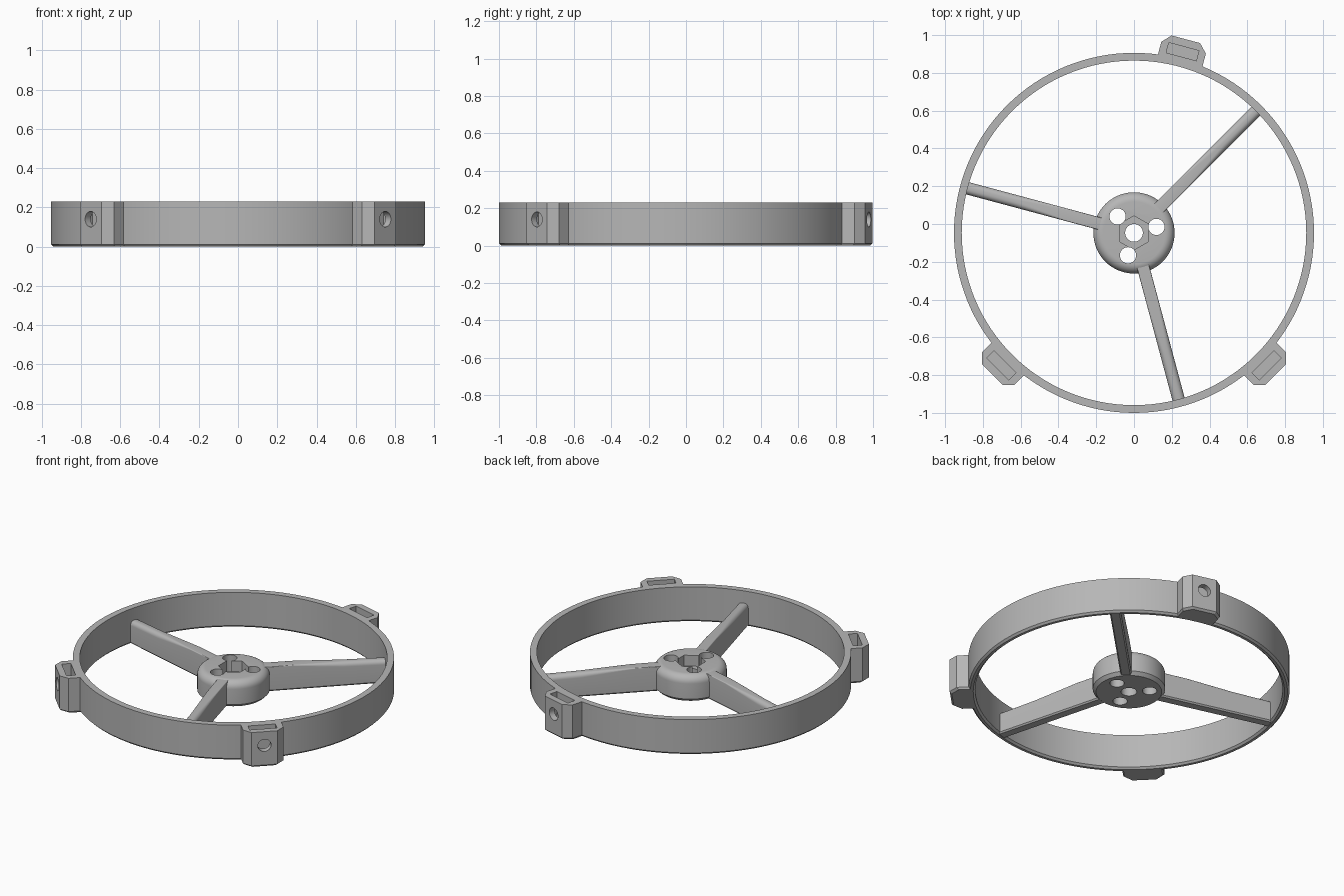
import bpy, bmesh, math
from mathutils import Matrix, Vector

if "Cube" in bpy.data.objects:
    bpy.data.objects.remove(bpy.data.objects["Cube"], do_unlink=True)

CENTRE = Matrix.Translation((0, -0.047, 0))
HEIGHT = 0.23
EDGE = 0.012

grey = bpy.data.materials.new("plain_grey")
grey.use_nodes = True
grey.diffuse_color = (0.47, 0.47, 0.47, 1)
grey.node_tree.nodes["Principled BSDF"].inputs["Base Color"].default_value = grey.diffuse_color


def finish(name, bm, turn=0):
    """Turn a bmesh into an object placed around the wheel axis."""
    bmesh.ops.recalc_face_normals(bm, faces=bm.faces)
    mesh = bpy.data.meshes.new(name)
    bm.to_mesh(mesh)
    bm.free()
    mesh.materials.append(grey)
    obj = bpy.data.objects.new(name, mesh)
    obj.matrix_world = CENTRE @ Matrix.Rotation(math.radians(turn), 4, "Z")
    bpy.context.collection.objects.link(obj)
    return obj


def loft(bm, rings, cyclic=False):
    """Skin a list of equal closed point loops."""
    loops = [[bm.verts.new(p) for p in ring] for ring in rings]
    n = len(loops[0])
    pairs = list(zip(loops, loops[1:])) + ([(loops[-1], loops[0])] if cyclic else [])
    for a, b in pairs:
        for i in range(n):
            j = (i + 1) % n
            bm.faces.new((a[i], a[j], b[j], b[i]))
    if not cyclic:
        bm.faces.new(loops[0])
        bm.faces.new(loops[-1])


def circle(radius, z, sides, start=0):
    return [(radius * math.cos(start + math.tau * i / sides),
             radius * math.sin(start + math.tau * i / sides), z) for i in range(sides)]


def prism(name, radius, z0, z1, sides, start=0, matrix=Matrix(), turn=0):
    bm = bmesh.new()
    loft(bm, [circle(radius, z, sides, start) for z in (z0, z1)])
    bm.transform(matrix)
    return finish(name, bm, turn)


def cut(obj, cutters):
    """Subtract the cutters from the object, then discard them."""
    bpy.context.view_layer.objects.active = obj
    for cutter in cutters:
        cutter.hide_render = True
        mod = obj.modifiers.new("cut", "BOOLEAN")
        mod.operation, mod.solver, mod.object = "DIFFERENCE", "EXACT", cutter
        bpy.ops.object.modifier_apply(modifier=mod.name)
        bpy.data.objects.remove(cutter, do_unlink=True)


def smooth(obj):
    bpy.ops.object.select_all(action="DESELECT")
    obj.select_set(True)
    bpy.context.view_layer.objects.active = obj
    bpy.ops.object.shade_smooth_by_angle(angle=math.radians(30))


# Outer ring, chamfered along the bottom
outer, inner = 0.953, 0.912
bm = bmesh.new()
loft(bm, [circle(r, z, 128) for r, z in (
    (outer - EDGE, 0), (outer, EDGE), (outer, HEIGHT),
    (inner, HEIGHT), (inner, EDGE), (inner + EDGE, 0))], cyclic=True)
smooth(finish("outer_ring", bm))

# Hub with a rounded top edge
hub_r, hub_top, fillet = 0.215, 0.17, 0.05
profile = [(hub_r - 0.02, 0), (hub_r, 0.02)]
for i in range(9):
    a = math.pi / 2 * i / 8
    profile.append((hub_r - fillet + fillet * math.cos(a), hub_top - fillet + fillet * math.sin(a)))
bm = bmesh.new()
loft(bm, [circle(r, z, 64) for r, z in profile])
hub = finish("hub", bm)

# Axle bore, hexagonal nut recess and three bolt holes
cutters = [prism("axle_bore", 0.047, -0.1, 0.3, 32),
           prism("nut_recess", 0.09, 0.1, 0.3, 6, math.pi / 2)]
for angle in (15, 135, 255):
    cutters.append(prism("bolt_hole", 0.043, -0.1, 0.3, 32,
                         matrix=Matrix.Translation((0.123, 0, 0)), turn=angle))
cut(hub, cutters)
smooth(hub)


def spoke_section(x, half, top, radius):
    """Upright bar section whose top corners have the given radius."""
    side = [(half - 0.008, 0.003), (half, EDGE)]
    for i in range(7):
        a = math.pi / 2 * i / 6
        side.append((half - radius + radius * math.cos(a), top - radius + radius * math.sin(a)))
    return [(x, y, z) for y, z in side] + [(x, -y, z) for y, z in reversed(side)]


# Three spokes, flat on top at the hub and rounded at the ring
for n, angle in enumerate((45, 165, 285)):
    bm = bmesh.new()
    loft(bm, [spoke_section(0.18, 0.033, 0.165, 0.004),
              spoke_section(0.36, 0.033, 0.165, 0.006),
              spoke_section(0.66, 0.033, 0.157, 0.028),
              spoke_section(0.93, 0.033, 0.15, 0.028)])
    smooth(finish(f"spoke_{n + 1}", bm, angle))

# Clamp blocks with a nut slot from above and a screw hole from outside
outline = [(0.93, 0.122), (1.015, 0.122), (1.061, 0.078)]
outline += [(u, -v) for u, v in reversed(outline)]
for n, angle in enumerate((75, 225, 315)):
    bm = bmesh.new()
    small = [(u - EDGE * (u > 1), v - math.copysign(EDGE * 0.7, v), 0) for u, v in outline]
    loft(bm, [small] + [[(u, v, z) for u, v in outline] for z in (EDGE, HEIGHT)])
    block = finish(f"clamp_block_{n + 1}", bm, angle)

    bm = bmesh.new()
    bmesh.ops.create_cube(bm, size=1, matrix=Matrix.Translation((0.993, 0, 0.16))
                          @ Matrix.Diagonal((0.055, 0.165, 0.2, 1)))
    slot = finish("nut_slot", bm, angle)
    aim = Matrix.Translation((0, 0, 0.14)) @ Matrix.Rotation(math.pi / 2, 4, "Y")
    hole = prism("screw_hole", 0.04, 0.975, 1.2, 32, matrix=aim, turn=angle)
    bpy.context.view_layer.update()
    cut(block, [slot, hole])
    smooth(block)
